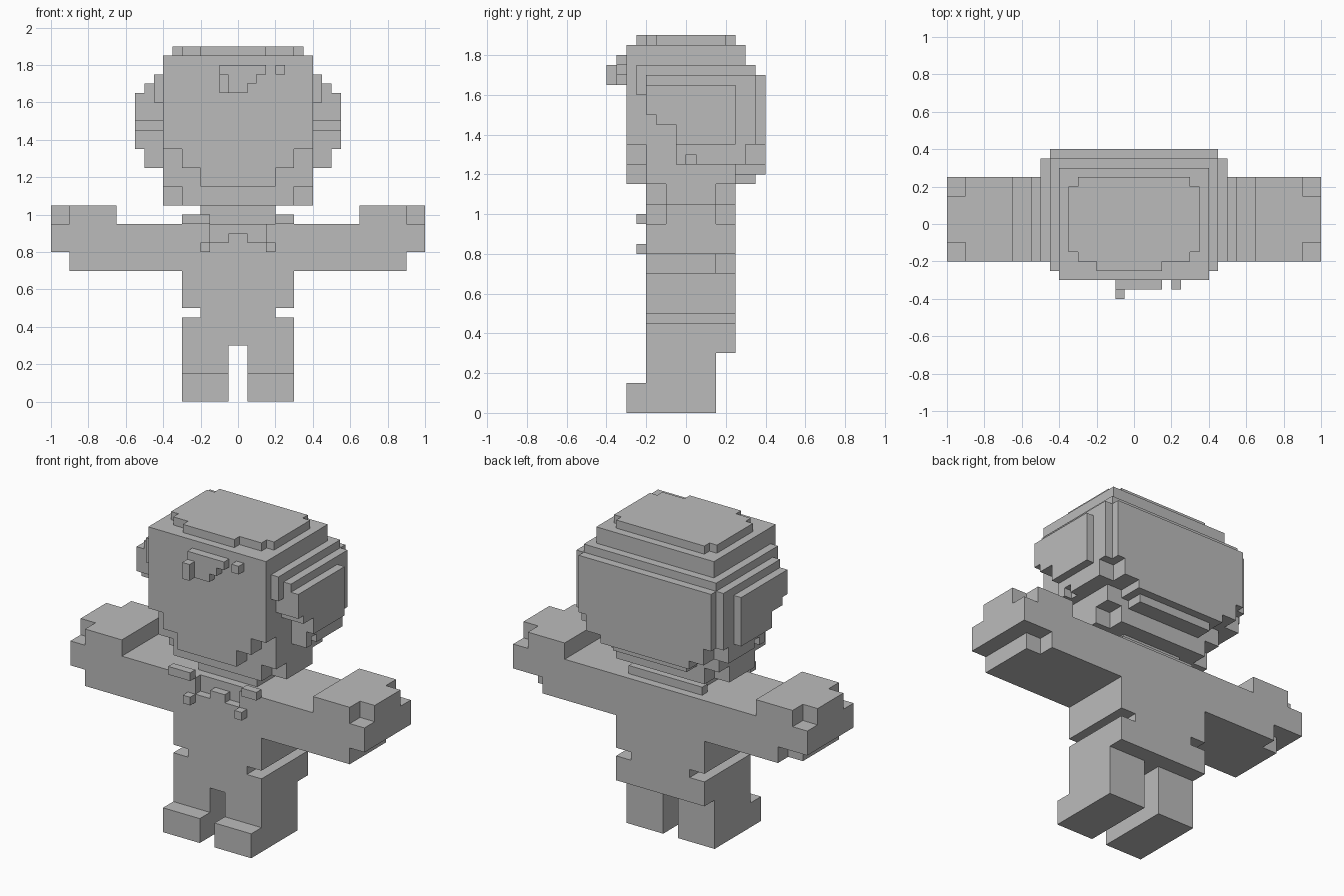
import bpy, bmesh
from mathutils import Vector

U = 0.05  # block size
grey = bpy.data.materials.new("plain_grey")
grey.diffuse_color = (0.5, 0.5, 0.5, 1)


def cells(box):
    r = [round(v / U) for v in box]
    return {(x, y, z) for x in range(r[0], r[1])
            for y in range(r[2], r[3]) for z in range(r[4], r[5])}


def part(name, boxes, carve=(), mirror=False):
    """Union of boxes (x0,x1,y0,y1,z0,z1) on the block grid, minus carved boxes."""
    solid = set().union(*(cells(b) for b in boxes))
    for c in carve:
        solid -= cells(c)
    if mirror:
        solid |= {(-x - 1, y, z) for x, y, z in solid}
    bm = bmesh.new()
    verts = {}
    for c in solid:
        for a in range(3):
            for s in (0, 1):
                n = list(c)
                n[a] += 2 * s - 1
                if tuple(n) in solid:
                    continue
                b, d = (a + 1) % 3, (a + 2) % 3
                ring = []
                for i, j in ((0, 0), (1, 0), (1, 1), (0, 1)):
                    p = list(c)
                    p[a] += s
                    p[b] += i
                    p[d] += j
                    p = tuple(p)
                    if p not in verts:
                        verts[p] = bm.verts.new(Vector(p) * U)
                    ring.append(verts[p])
                bm.faces.new(ring if s else ring[::-1])
    # Merge flat neighbouring squares into large faces
    bmesh.ops.dissolve_limit(bm, angle_limit=0.01, verts=bm.verts[:], edges=bm.edges[:])
    me = bpy.data.meshes.new(name)
    bm.to_mesh(me)
    bm.free()
    me.materials.append(grey)
    ob = bpy.data.objects.new(name, me)
    bpy.context.collection.objects.link(ob)
    return ob


# Legs with shoes, and hips
part("legs", [(.05, .3, -.2, .15, 0, .3), (.05, .3, -.3, -.2, 0, .15)], mirror=True)
part("hips", [(-.3, .3, -.2, .25, .3, .45), (-.2, .2, -.2, .25, .45, .5)])

# Torso with an open neckline
part("torso", [(-.3, .3, -.2, .25, .5, .95)],
     carve=[(-.15, .15, -.2, -.15, .9, .95), (-.15, -.05, -.2, -.15, .85, .9),
            (.05, .15, -.2, -.15, .85, .9)])
part("neck", [(-.2, .2, -.1, .15, .95, 1.05)])
part("collar", [(-.25, .25, .15, .2, .95, 1.0)])
part("collar_studs", [(-.3, -.15, -.25, -.2, .95, 1.0), (.2, .3, -.25, -.2, .95, 1.0),
                      (-.2, -.15, -.25, -.2, .8, .85), (.15, .2, -.25, -.2, .8, .85)])

# Arms and chunky hands
part("arms", [(.3, .8, -.2, .25, .7, .95), (.65, .9, -.2, .25, .8, 1.05),
              (.8, .9, -.2, .15, .7, .8), (.9, 1, -.2, .25, .8, .95),
              (.9, 1, -.1, .15, .95, 1.05)], mirror=True)

# Head: stepped jaw, skull and flat face
part("head", [(0, .3, -.2, .25, 1.05, 1.15), (0, .4, -.1, .15, 1.05, 1.15),
              (0, .4, -.2, .25, 1.15, 1.75), (0, .2, -.3, -.2, 1.15, 1.25),
              (0, .3, -.3, -.2, 1.25, 1.35), (0, .4, -.3, -.2, 1.35, 1.75)], mirror=True)

# Hair: stepped cap, side locks and back
part("hair", [(0, .4, -.3, .3, 1.75, 1.85), (0, .45, -.25, .35, 1.7, 1.75),
              (.4, .45, -.25, -.2, 1.6, 1.7), (0, .45, .25, .4, 1.35, 1.7),
              (0, .4, .25, .4, 1.25, 1.35), (0, .3, .25, .4, 1.2, 1.25),
              (0, .25, .25, .35, 1.15, 1.2),
              (.4, .5, -.2, .35, 1.35, 1.7), (.4, .5, -.05, .3, 1.25, 1.35),
              (.5, .55, -.05, .25, 1.35, 1.65), (.5, .55, -.15, -.05, 1.45, 1.65),
              (.5, .55, -.2, -.15, 1.5, 1.65)],
     carve=[(.4, .5, -.2, -.15, 1.35, 1.5), (.4, .5, -.15, -.05, 1.35, 1.45),
            (.45, .5, 0, .05, 1.25, 1.3)], mirror=True)
part("hair_crown", [(-.35, .35, -.15, .2, 1.85, 1.9), (-.3, .3, -.2, .25, 1.85, 1.9),
                    (-.2, .15, -.25, .25, 1.85, 1.9)])

# Fringe tuft on the forehead
part("fringe", [(-.1, .05, -.35, -.3, 1.65, 1.7), (-.1, .1, -.35, -.3, 1.7, 1.75),
                (-.1, .15, -.35, -.3, 1.75, 1.8), (.2, .25, -.35, -.3, 1.75, 1.8),
                (-.1, -.05, -.4, -.35, 1.65, 1.75)])
